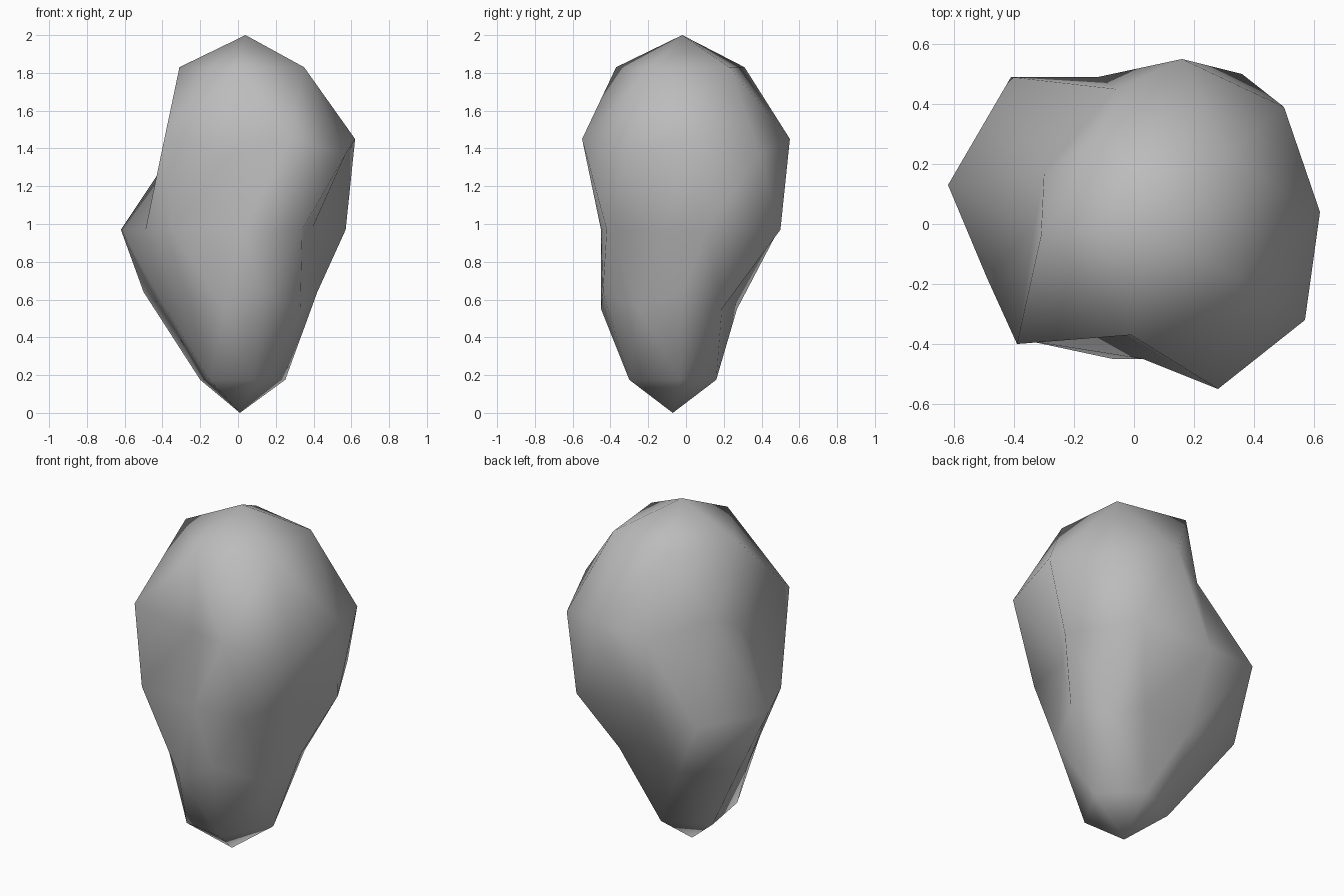
import bpy
import bmesh
import math
from mathutils import Matrix

default_cube = bpy.data.objects.get("Cube")
if default_cube:
    bpy.data.objects.remove(default_cube, do_unlink=True)

# Outline of the stone at each height, in hundredths of a unit, counter-clockwise from +x
bottom_tip = [(1, -7)]
bottom_cap = [(25, -3), (5, 16), (-20, 4), (-15, -26), (9, -30)]
lower_mids = [(30, 19), (-14, 27), (-38, -3), (-7, -45), (33, -25)]
lower_corners = [(42, -2), (12, 24), (-50, 23), (-34, -20), (14, -44)]
waist_band = [(57, 11), (36, 50), (-12, 49), (-41, 49), (-62, 13),
              (-49, -18), (-35, -39), (3, -45), (34, -42), (39, -12)]
upper_corners = [(50, 39), (-6, 45), (-33, 0), (-3, -37), (57, -32)]
upper_mids = [(62, 4), (16, 55), (-30, 17), (-39, -40), (28, -55)]
top_cap = [(31, 23), (-10, 31), (-31, -4), (-1, -37), (35, -18)]
top_tip = [(4, -2)]
bands = [(0, bottom_tip), (0.175, bottom_cap), (0.55, lower_mids), (0.64, lower_corners),
         (0.97, waist_band), (1.37, upper_corners), (1.45, upper_mids),
         (1.83, top_cap), (2, top_tip)]


def heading(vert):
    """Angle around the vertical axis, starting just before +x."""
    return (math.atan2(vert.co.y, vert.co.x) + 0.1) % math.tau


def make_material(name, colour):
    material = bpy.data.materials.new(name)
    material.use_nodes = True
    material.diffuse_color = colour
    shader = next(n for n in material.node_tree.nodes if n.type == 'BSDF_PRINCIPLED')
    shader.inputs["Base Color"].default_value = colour
    shader.inputs["Roughness"].default_value = 0.9
    return material


# Start from a low-poly ball, half turned, and pull each of its bands onto the stone's outline
bm = bmesh.new()
bmesh.ops.create_icosphere(bm, subdivisions=2, radius=1, matrix=Matrix.Rotation(math.pi, 4, 'Z'))
remaining = sorted(bm.verts, key=lambda vert: vert.co.z)
for height, outline in bands:
    band = sorted(remaining[:len(outline)], key=heading)
    remaining = remaining[len(outline):]
    for vert, (x, y) in zip(band, outline):
        vert.co = (x / 100, y / 100, height)

bmesh.ops.recalc_face_normals(bm, faces=bm.faces)
for face in bm.faces:
    face.smooth = True

mesh = bpy.data.meshes.new("stone")
bm.to_mesh(mesh)
bm.free()
mesh.materials.append(make_material("stone grey", (0.5, 0.5, 0.5, 1)))
stone = bpy.data.objects.new("stone", mesh)
bpy.context.collection.objects.link(stone)
